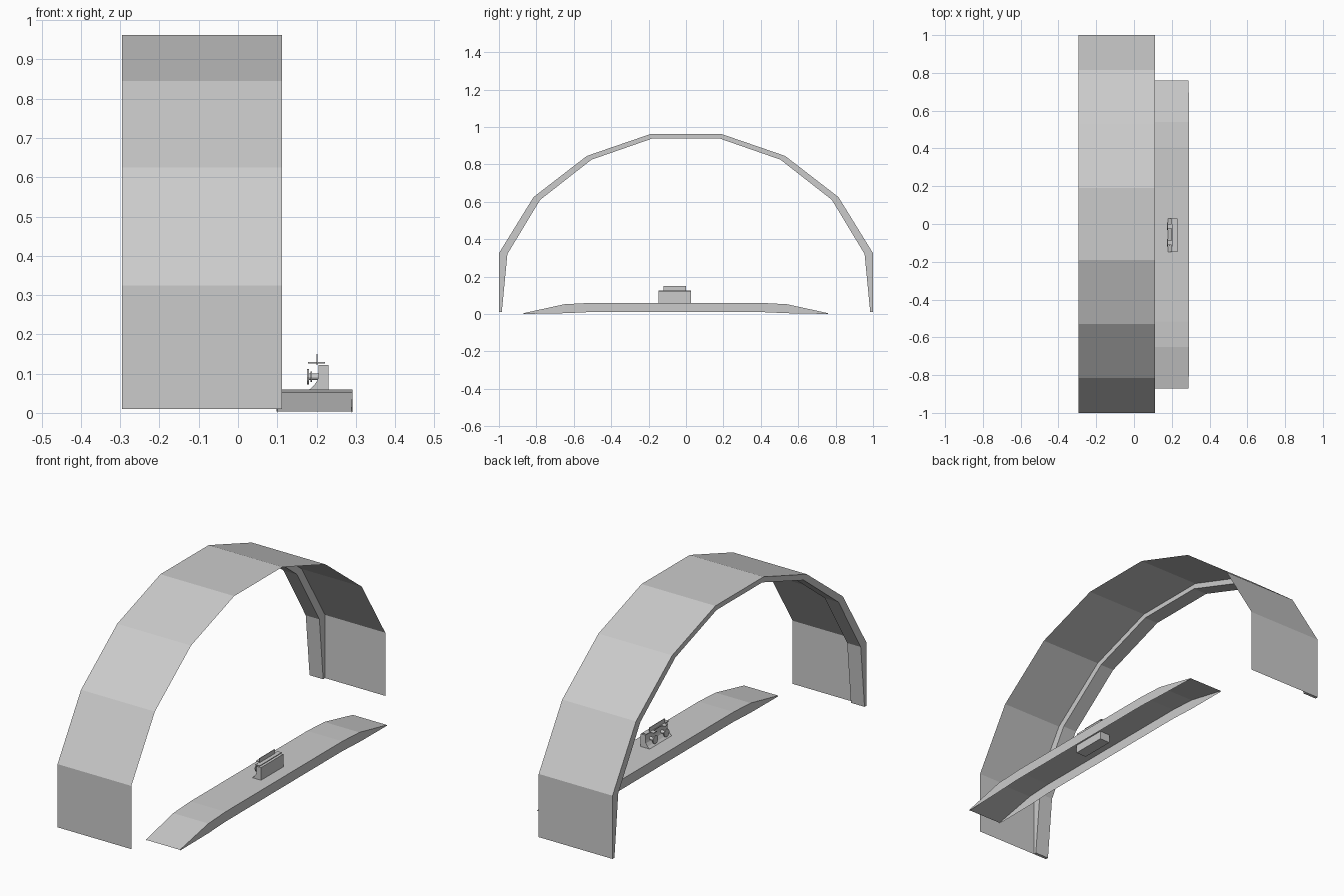
import bpy, bmesh, math
from mathutils import Matrix, Vector

cube = bpy.data.objects.get("Cube")
if cube:
    bpy.data.objects.remove(cube, do_unlink=True)

GREY = (0.6, 0.6, 0.6, 1)
mat = bpy.data.materials.new("plain grey")
mat.use_nodes = True
mat.diffuse_color = GREY
mat.node_tree.nodes["Principled BSDF"].inputs["Base Color"].default_value = GREY


def finish(name, bm, normals=True):
    if normals:
        bmesh.ops.recalc_face_normals(bm, faces=bm.faces[:])
    me = bpy.data.meshes.new(name)
    bm.to_mesh(me)
    bm.free()
    me.materials.append(mat)
    ob = bpy.data.objects.new(name, me)
    bpy.context.collection.objects.link(ob)
    return ob


def loft(name, sections, closed=False, caps=False):
    """Skin a list of equal-length point rows."""
    bm = bmesh.new()
    rows = [[bm.verts.new(p) for p in s] for s in sections]
    n = len(rows[0])
    for a, b in zip(rows, rows[1:]):
        for i in range(n if closed else n - 1):
            j = (i + 1) % n
            bm.faces.new((a[i], a[j], b[j], b[i]))
    if caps:
        bm.faces.new(rows[0])
        bm.faces.new(rows[-1])
    return finish(name, bm)


def box(name, lo, hi):
    bm = bmesh.new()
    lo, hi = Vector(lo), Vector(hi)
    bmesh.ops.create_cube(bm, size=1, matrix=Matrix.Translation((lo + hi) / 2)
                          @ Matrix.Diagonal((*(hi - lo), 1)))
    return finish(name, bm)


def mirrored(half):
    return [(-y, z) for y, z in half] + [(y, z) for y, z in reversed(half)]


# Arched sheet
X0, X1, RIB = -0.295, 0.112, -0.22
outer = mirrored([(1, .01), (1, .325), (.815, .625), (.53, .845), (.19, .962)])
inner = mirrored([(.985, .01), (.955, .32), (.78, .61), (.505, .825), (.18, .938)])
loft("arch_sheet", [[(x, y, z) for y, z in outer] for x in (X0, X1)])

# Rib under one rim of the arch, open where it meets the sheet
rib = [[(X0, *o), (X0, *i), (RIB, *i), (RIB, *o)] for o, i in zip(outer, inner)]
loft("arch_rib", rib, caps=True)

# Long tray, open below, with ramped ends
CX, CY = 0.195, -0.055
stations = [(.815, .004, 0, .094), (.595, .052, .004, .097), (.46, .059, .01, .097)]
stations = [(-y, t, b, w) for y, t, b, w in stations] + stations[::-1]
loft("tray", [[(CX - w, CY + y, b), (CX - w, CY + y, t),
               (CX + w, CY + y, t), (CX + w, CY + y, b)]
              for y, t, b, w in stations])

# Bracket with a curved foot, and its base below the tray
Y0, Y1 = -0.147, 0.028
foot = [(.18, .058), (.192, .068), (.202, .082), (.205, .095),
        (.205, .122), (.23, .122), (.23, .058)]
loft("bracket", [[(x, y, z) for x, z in foot] for y in (Y0, Y1)],
     closed=True, caps=True)
box("bracket_base", (.175, Y0, .018), (.232, Y1, .058))

# Thin top plate and upright fin
box("top_plate", (.198, Y0, .126), (.222, Y1, .129))
box("top_fin", (.2, -.12, .122), (.203, 0, .15))

# Two knobs: a shaft with a disc and a collar
for k, y in enumerate((-.1, -.012)):
    bm = bmesh.new()
    for x, r, length in ((.192, .008, .03), (.178, .02, .005), (.187, .013, .004)):
        bmesh.ops.create_cone(bm, cap_ends=True, segments=12, radius1=r, radius2=r,
                              depth=length, matrix=Matrix.Translation((x, y, .092))
                              @ Matrix.Rotation(math.pi / 2, 4, "Y"))
    finish(("front_knob", "back_knob")[k], bm)
    box(("front_knob_tab", "back_knob_tab")[k],
        (.178, y - .012, .126), (.2, y + .012, .129))
